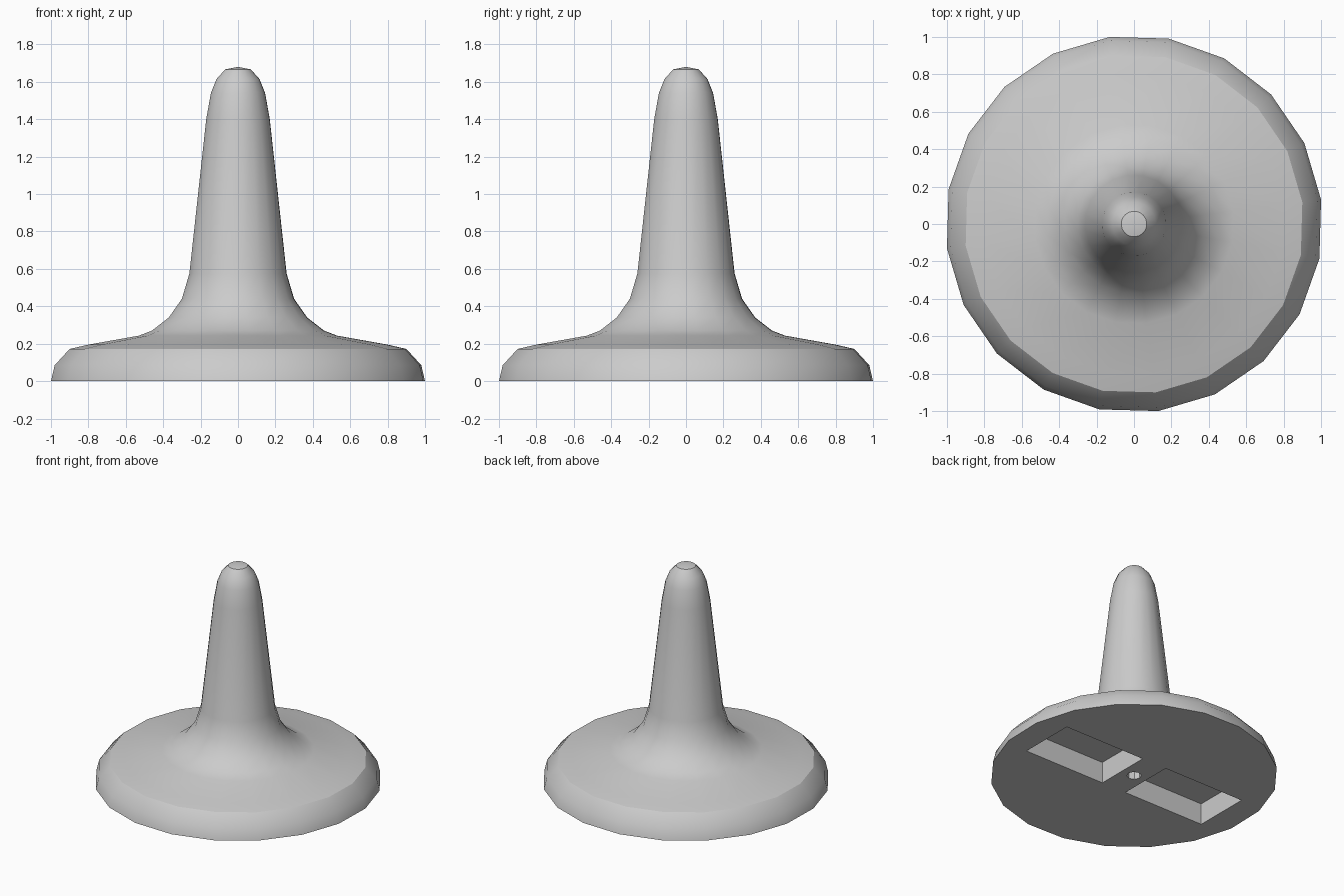
import bpy
import bmesh
import math
from mathutils import Matrix

if "Cube" in bpy.data.objects:
    bpy.data.objects.remove(bpy.data.objects["Cube"])

SIDES = 20
TURN = math.radians(7.4)
GROW = 1 / math.cos(TURN)      # corner radius that gives a total width of 2

grey = bpy.data.materials.new("light grey")
grey.use_nodes = True
grey.diffuse_color = (0.6, 0.6, 0.6, 1)
grey.node_tree.nodes["Principled BSDF"].inputs["Base Color"].default_value = (0.6, 0.6, 0.6, 1)


def add_object(name, bm):
    bmesh.ops.recalc_face_normals(bm, faces=bm.faces)
    mesh = bpy.data.meshes.new(name)
    bm.to_mesh(mesh)
    bm.free()
    mesh.materials.append(grey)
    obj = bpy.data.objects.new(name, mesh)
    bpy.context.collection.objects.link(obj)
    return obj


def lathe(name, profile, tip):
    """Turn (radius, height) points into a closed body with a pointed cap."""
    bm = bmesh.new()
    rings = []
    for r, z in profile:
        angles = [TURN + math.tau * i / SIDES for i in range(SIDES)]
        rings.append([bm.verts.new((r * GROW * math.cos(a), r * GROW * math.sin(a), z))
                      for a in angles])
    for low, high in zip(rings, rings[1:]):
        for i in range(SIDES):
            j = (i + 1) % SIDES
            bm.faces.new((low[i], low[j], high[j], high[i]))
    bm.faces.new(rings[0])
    top = bm.verts.new((0, 0, tip))
    for i in range(SIDES):
        bm.faces.new((rings[-1][i], rings[-1][(i + 1) % SIDES], top))
    return add_object(name, bm)


def cut(body, cutter):
    mod = body.modifiers.new("cut", "BOOLEAN")
    mod.operation = "DIFFERENCE"
    mod.solver = "EXACT"
    mod.object = cutter
    bpy.context.view_layer.objects.active = body
    bpy.ops.object.modifier_apply(modifier=mod.name)
    bpy.data.objects.remove(cutter)


# Round foot flowing into a tapered peg
body = lathe("peg_on_round_base", [
    (1.0, 0), (0.98, 0.085), (0.9, 0.172), (0.8, 0.195), (0.53, 0.243),
    (0.46, 0.27), (0.37, 0.34), (0.3, 0.44), (0.26, 0.575), (0.17, 1.4),
    (0.145, 1.54), (0.115, 1.615), (0.068, 1.667)], 1.68)

# Two rectangular pockets in the underside, left and right of the middle
for side in (1, -1):
    bm = bmesh.new()
    bmesh.ops.create_cube(bm, size=1, matrix=Matrix.Translation((side * 0.453, 0, 0))
                          @ Matrix.Diagonal((0.695, 0.44, 0.33, 1)))
    cut(body, add_object("pocket_cutter", bm))

# Eight-sided screw hole up the middle
bm = bmesh.new()
bmesh.ops.create_cone(bm, cap_ends=True, segments=8, radius1=0.052, radius2=0.052, depth=1)
cut(body, add_object("hole_cutter", bm))

# Smooth shading with crisp rims
body.select_set(True)
bpy.context.view_layer.objects.active = body
bpy.ops.object.shade_smooth_by_angle(angle=math.radians(30))
